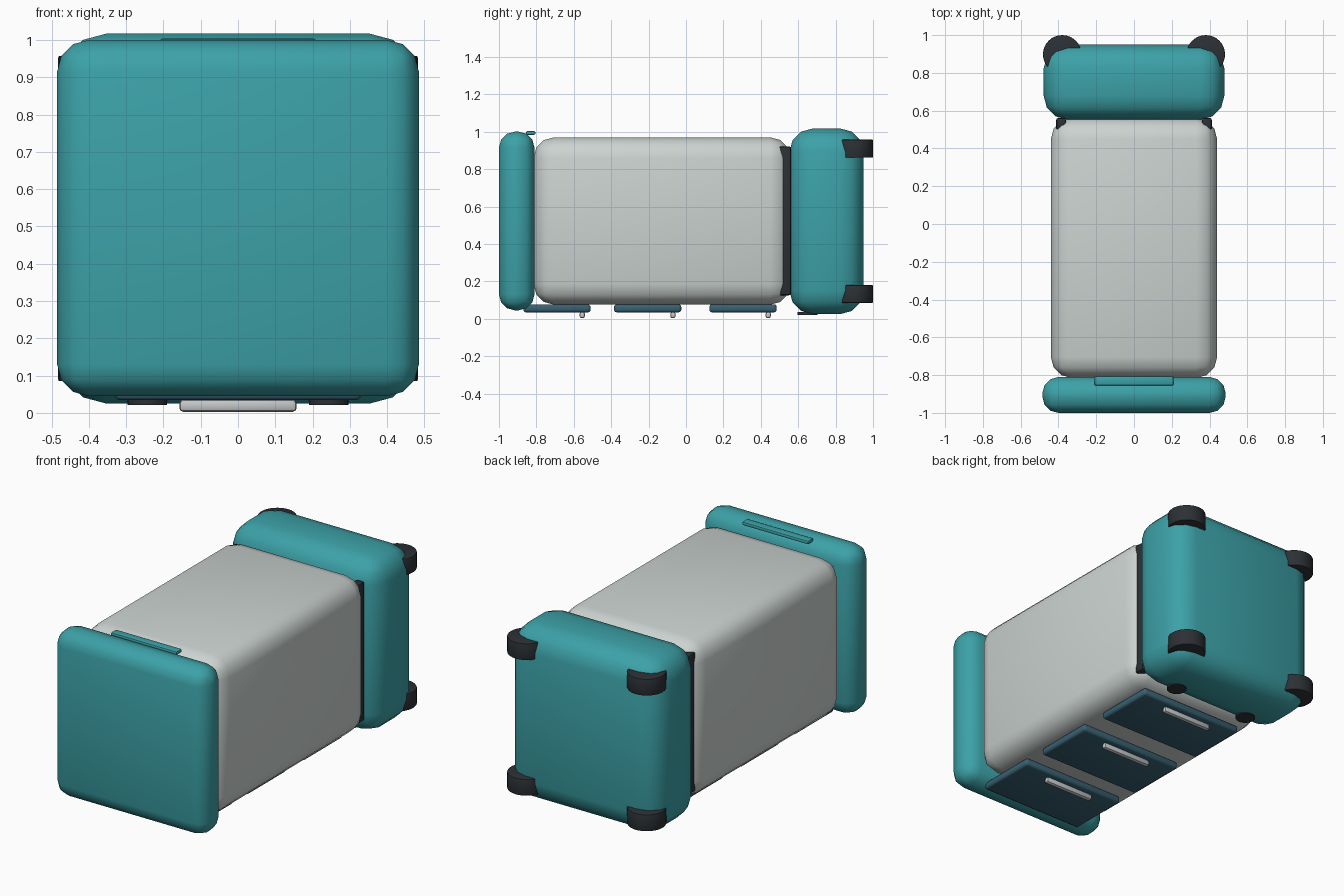
import bpy
from math import radians

if "Cube" in bpy.data.objects:
    bpy.data.objects.remove(bpy.data.objects["Cube"])


def material(name, rgb):
    m = bpy.data.materials.new(name)
    m.diffuse_color = (*rgb, 1)
    m.use_nodes = True
    m.node_tree.nodes["Principled BSDF"].inputs["Base Color"].default_value = m.diffuse_color
    return m


TEAL = material("teal", (0.045, 0.36, 0.39))
PALE = material("pale_grey", (0.60, 0.65, 0.63))
DARK = material("dark_rubber", (0.025, 0.03, 0.035))
NAVY = material("dark_blue", (0.04, 0.12, 0.17))
METAL = material("metal", (0.55, 0.58, 0.59))


def finish(ob, name, mat, bevel=0, segments=3):
    ob.name = name
    ob.data.materials.append(mat)
    bpy.ops.object.transform_apply(location=False, rotation=False, scale=True)
    if bevel:
        b = ob.modifiers.new("round", 'BEVEL')
        b.width, b.segments = bevel, segments
        bpy.ops.object.modifier_apply(modifier="round")
    bpy.ops.object.shade_smooth_by_angle(angle=radians(35))
    return ob


def box(name, x, y, z, mat, bevel=0, segments=3):
    """Rounded box from (min, max) ranges."""
    bpy.ops.mesh.primitive_cube_add(
        size=1, location=[(a + b) / 2 for a, b in (x, y, z)])
    ob = bpy.context.object
    ob.scale = [b - a for a, b in (x, y, z)]
    return finish(ob, name, mat, bevel, segments)


def disc(name, x, y, z0, z1, r, mat, bevel=0):
    bpy.ops.mesh.primitive_cylinder_add(
        vertices=32, radius=r, depth=z1 - z0, location=(x, y, (z0 + z1) / 2))
    return finish(bpy.context.object, name, mat, bevel, 2)


# Main shells
box("cabinet_body", (-0.44, 0.44), (-0.815, 0.56), (0.075, 0.97), PALE, 0.11)
box("base", (-0.478, 0.478), (0.553, 0.95), (0.025, 1.017), TEAL, 0.125)
box("top_lid", (-0.485, 0.485), (-1.0, -0.81), (0.045, 1.0), TEAL, 0.085)
box("push_handle", (-0.21, 0.21), (-0.855, -0.805), (0.983, 1.004), TEAL, 0.008, 2)

# Drawers with bar pulls
for i, (y0, y1, yh) in enumerate([(-0.87, -0.51, -0.555),
                                  (-0.385, -0.025, -0.07),
                                  (0.125, 0.485, 0.44)]):
    box(f"drawer_{i + 1}", (-0.33, 0.33), (y0, y1), (0.034, 0.077), NAVY, 0.015)
    box(f"drawer_pull_{i + 1}", (-0.157, 0.157), (yh - 0.014, yh + 0.014),
        (0.003, 0.036), METAL, 0.01, 2)

# Mirrored corner posts, feet and wheels
for side, s in (("left", -1), ("right", 1)):
    box(f"corner_post_{side}", sorted((s * 0.36, s * 0.412)), (0.495, 0.562),
        (0.125, 0.922), DARK, 0.012, 2)
    disc(f"foot_pad_{side}", s * 0.243, 0.65, 0.021, 0.036, 0.053, DARK)
    for level, z0 in (("lower", 0.085), ("upper", 0.862)):
        disc(f"wheel_{side}_{level}", s * 0.38, 0.898, z0, z0 + 0.095, 0.102,
             DARK, 0.004)
